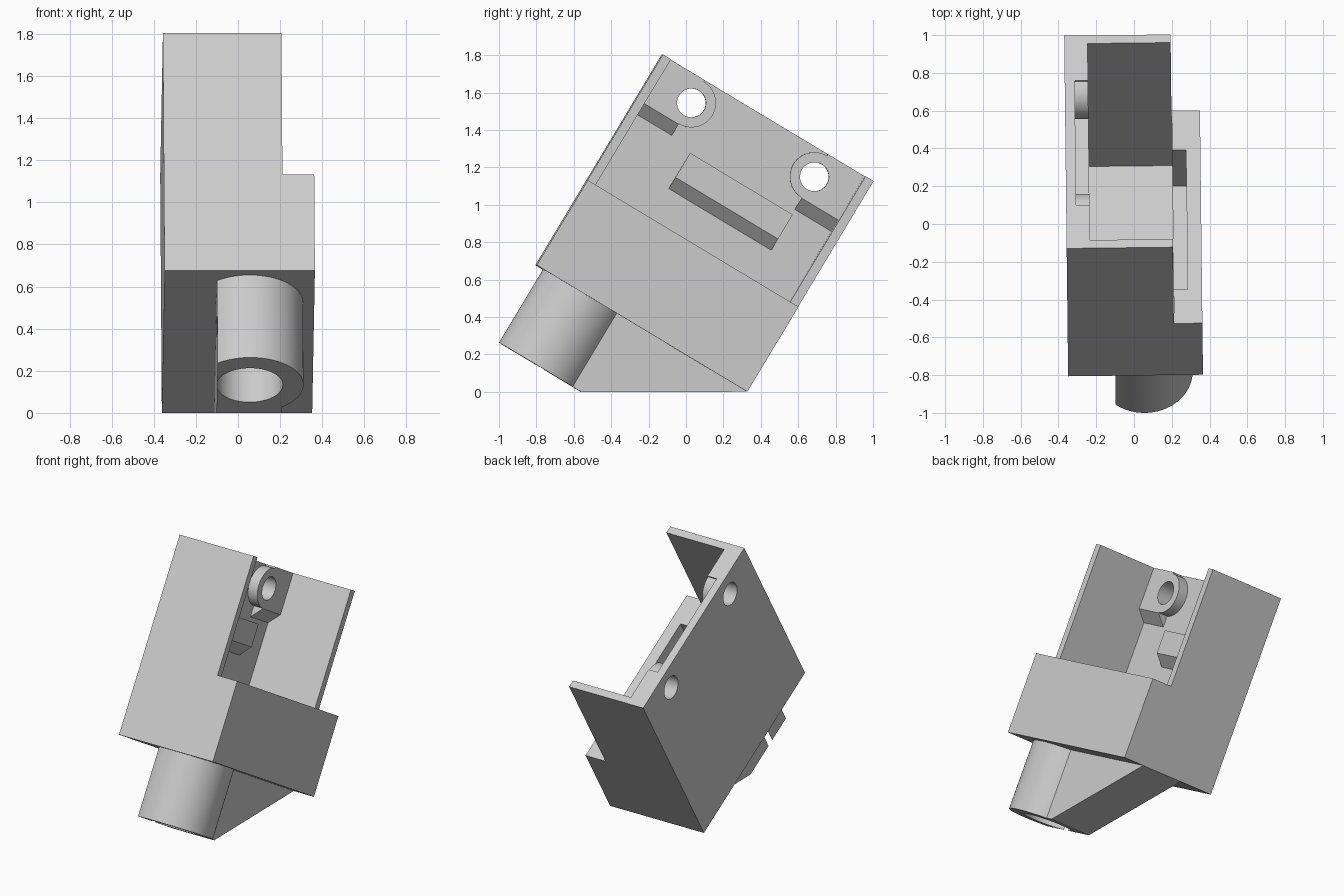
import bpy, math
from mathutils import Matrix, Vector

if "Cube" in bpy.data.objects:
    bpy.data.objects.remove(bpy.data.objects["Cube"], do_unlink=True)

# Single light grey material
grey = bpy.data.materials.new("light_grey")
grey.use_nodes = True
grey.diffuse_color = (0.6, 0.6, 0.6, 1)
grey.node_tree.nodes["Principled BSDF"].inputs["Base Color"].default_value = (0.6, 0.6, 0.6, 1)

# Parts are modelled upright (x wide, y deep, z high), then tilted as a whole
TILT = (Matrix.Rotation(0.0115, 4, 'Z') @ Matrix.Translation((0, -0.802, 0.677))
        @ Matrix.Rotation(math.radians(-31), 4, 'X'))
SIDE = 1.314      # depth and height of the housing
WALL = 0.05
LEFT, RIGHT, STEP_RIGHT = -0.358, 0.205, 0.356
INNER, RAISED = -0.305, -0.235   # inside of side plate, face of its bosses
TUBE_X, TUBE_Y, DEPTH = 0.047, 0.298, -0.457


def prism(name, points, axis, start, end):
    """Extrude a 2D outline along an axis; the outline uses the other two axes."""
    def place(p, t):
        v = list(p)
        v.insert('XYZ'.index(axis), t)
        return v
    n = len(points)
    verts = [place(p, start) for p in points] + [place(p, end) for p in points]
    faces = [list(range(n)), list(range(n, 2 * n))]
    faces += [[i, (i + 1) % n, n + (i + 1) % n, n + i] for i in range(n)]
    mesh = bpy.data.meshes.new(name)
    mesh.from_pydata(verts, [], faces)
    ob = bpy.data.objects.new(name, mesh)
    bpy.context.collection.objects.link(ob)
    mesh.materials.append(grey)
    # Consistent outward normals
    import bmesh
    bm = bmesh.new()
    bm.from_mesh(mesh)
    bmesh.ops.recalc_face_normals(bm, faces=bm.faces)
    bm.to_mesh(mesh)
    bm.free()
    return ob


def box(name, x, y, z):
    return prism(name, [(x[0], y[0]), (x[1], y[0]), (x[1], y[1]), (x[0], y[1])], 'Z', *z)


def cylinder(name, centre, radius, axis, start, end, sides=64):
    ring = [(centre[0] + radius * math.cos(math.tau * i / sides),
             centre[1] + radius * math.sin(math.tau * i / sides)) for i in range(sides)]
    return prism(name, ring, axis, start, end)


def combine(target, other, operation):
    """Apply a boolean and discard the helper."""
    mod = target.modifiers.new("combine", 'BOOLEAN')
    mod.operation, mod.object, mod.solver = operation, other, 'EXACT'
    other.hide_render = True
    bpy.context.view_layer.objects.active = target
    bpy.ops.object.modifier_apply(modifier=mod.name)
    bpy.data.objects.remove(other, do_unlink=True)


def tube_bore():
    return cylinder("bore", (TUBE_X, TUBE_Y), 0.157, 'Z', -0.6, 0.1)


# Housing: stepped block hollowed from the top and open on one side
housing = prism("housing", [(LEFT, 0), (STEP_RIGHT, 0), (STEP_RIGHT, 0.53), (RIGHT, 0.53),
                            (RIGHT, SIDE), (LEFT, SIDE)], 'Y', 0, SIDE)
combine(housing, box("cavity", (INNER, RIGHT + 0.001), (WALL, SIDE - WALL), (WALL, 1.5)), 'DIFFERENCE')
combine(housing, box("pocket", (0.15, 0.28), (0.21, 1.07), (0.16, 0.7)), 'DIFFERENCE')
combine(housing, tube_bore(), 'DIFFERENCE')


def chamfered(name, bottom, top, start, end):
    """Raised pad on the side plate with a sloped underside."""
    return prism(name, [(INNER - 0.02, bottom), (INNER, bottom), (RAISED, bottom + 0.07),
                        (RAISED, top), (INNER - 0.02, top)], 'Y', start, end)


# Central pad
combine(housing, chamfered("pad", 0.718, 0.94, 0.40, 1.04), 'UNION')

# Two screw bosses, each joined to its neighbouring wall and bored through
for centre, wall in ((0.268, WALL - 0.02), (1.035, SIDE - WALL + 0.02)):
    spot = (centre, 1.173)
    combine(housing, chamfered("boss_block", 0.97, SIDE, min(centre, wall), max(centre, wall)), 'UNION')
    combine(housing, cylinder("boss", spot, 0.131, 'X', INNER - 0.02, RAISED), 'UNION')
    combine(housing, cylinder("screw_hole", spot, 0.077, 'X', -0.6, 0), 'DIFFERENCE')

# Socket tube with its sloping rib, flattened on one side
tube = cylinder("socket_tube", (TUBE_X, TUBE_Y), 0.255, 'Z', DEPTH, 0.02, 96)
rib = prism("rib", [(TUBE_Y, DEPTH), (0.556, DEPTH), (SIDE, 0), (1.3, 0.02), (TUBE_Y, 0.02)],
            'X', -0.13, 0.202)
combine(tube, rib, 'UNION')
combine(tube, box("flat_cut", (-0.6, -0.108), (-0.5, 2), (-1, 1)), 'DIFFERENCE')
combine(tube, tube_bore(), 'DIFFERENCE')

# Tilt and shade
bpy.ops.object.select_all(action='DESELECT')
for ob in (housing, tube):
    ob.data.transform(TILT)
    ob.select_set(True)
bpy.context.view_layer.objects.active = housing
bpy.ops.object.shade_smooth_by_angle(angle=math.radians(25))
